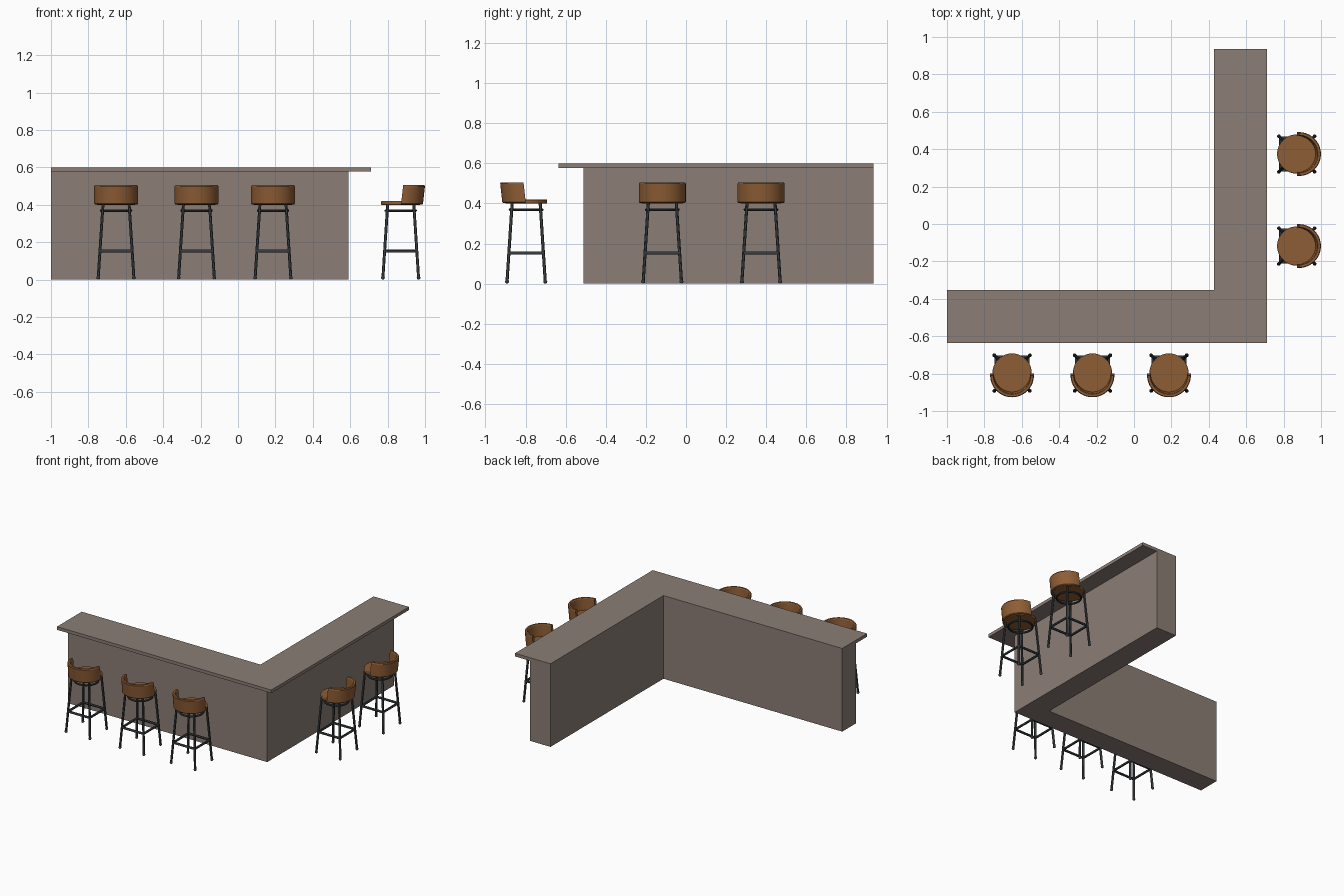
import bpy, bmesh
from math import pi, cos, sin
from mathutils import Vector, Matrix

if "Cube" in bpy.data.objects:
    bpy.data.objects.remove(bpy.data.objects["Cube"])


def material(name, rgb):
    m = bpy.data.materials.new(name)
    m.diffuse_color = (*rgb, 1)
    m.use_nodes = True
    m.node_tree.nodes["Principled BSDF"].inputs["Base Color"].default_value = m.diffuse_color
    return m


STONE = material("counter_taupe", (0.26, 0.21, 0.18))
LEATHER = material("tan_leather", (0.27, 0.11, 0.035))
METAL = material("dark_metal", (0.04, 0.045, 0.05))


def finish(name, bm, mat, smooth=True):
    bmesh.ops.recalc_face_normals(bm, faces=bm.faces[:])
    me = bpy.data.meshes.new(name)
    bm.to_mesh(me)
    bm.free()
    me.materials.append(mat)
    ob = bpy.data.objects.new(name, me)
    bpy.context.collection.objects.link(ob)
    if smooth:
        bpy.context.view_layer.objects.active = ob
        ob.select_set(True)
        bpy.ops.object.shade_smooth_by_angle()
        ob.select_set(False)
    return ob


def slab(name, outline, z0, z1):
    bm = bmesh.new()
    face = bm.faces.new([bm.verts.new((x, y, z0)) for x, y in outline])
    up = bmesh.ops.extrude_face_region(bm, geom=[face], use_keep_orig=True)["geom"]
    bmesh.ops.translate(bm, vec=(0, 0, z1 - z0),
                        verts=[v for v in up if isinstance(v, bmesh.types.BMVert)])
    return finish(name, bm, STONE, False)


def tube(bm, a, b, r):
    a, b = Vector(a), Vector(b)
    d = b - a
    rot = d.to_track_quat('Z', 'Y').to_matrix().to_4x4()
    bmesh.ops.create_cone(bm, cap_ends=True, segments=12, radius1=r, radius2=r, depth=d.length,
                          matrix=Matrix.Translation((a + b) / 2) @ rot)


def sweep(bm, sections, closed):
    """Skin a list of equally sized closed sections."""
    rings = [[bm.verts.new(p) for p in s] for s in sections]
    n = len(rings[0])
    for i in range(len(rings) - (not closed)):
        a, b = rings[i], rings[(i + 1) % len(rings)]
        for j in range(n):
            bm.faces.new((a[j], a[(j + 1) % n], b[(j + 1) % n], b[j]))
    if not closed:
        bm.faces.new(rings[0])
        bm.faces.new(rings[-1])


# L-shaped counter: plinth flush with the inner edge, top overhanging outside
def ell(xo, yo):
    return [(-1, yo), (xo, yo), (xo, 0.935), (0.427, 0.935), (0.427, -0.353), (-1, -0.353)]


slab("counter_base", ell(0.59, -0.51), 0, 0.577)
slab("counter_top", ell(0.71, -0.635), 0.577, 0.6)

parts = []

# Round seat cushion
bm = bmesh.new()
bmesh.ops.create_cone(bm, cap_ends=True, segments=48, radius1=0.105, radius2=0.105, depth=0.02,
                      matrix=Matrix.Translation((0, 0, 0.41)))
seat = finish("seat", bm, LEATHER)
bev = seat.modifiers.new("soft_edge", 'BEVEL')
bev.width, bev.segments = 0.004, 2
parts.append(seat)

# Half-round backrest with softened rim, leaning slightly backwards
bm = bmesh.new()
profile = [(0.097, 0.405), (0.113, 0.402), (0.117, 0.407), (0.117, 0.499),
           (0.113, 0.505), (0.101, 0.505), (0.097, 0.499)]
sections = []
for i in range(33):
    t = pi + pi * i / 32
    sections.append([(r * cos(t), r * sin(t) - 0.002 - 0.11 * (z - 0.405), z) for r, z in profile])
sweep(bm, sections, False)
parts.append(finish("backrest", bm, LEATHER))

# Splayed legs with ball feet
def leg_at(sx, sy, z):
    o = 0.096 - (0.096 - 0.07) * z / 0.4
    return (sx * o, sy * o, z)


corners = [(1, 1), (-1, 1), (-1, -1), (1, -1)]
bm = bmesh.new()
for c in corners:
    tube(bm, leg_at(*c, 0.006), leg_at(*c, 0.402), 0.008)
    bmesh.ops.create_uvsphere(bm, u_segments=12, v_segments=8, radius=0.01,
                              matrix=Matrix.Translation(leg_at(*c, 0.01)))
parts.append(finish("legs", bm, METAL))

# Square footrest
bm = bmesh.new()
for i in range(4):
    tube(bm, leg_at(*corners[i], 0.153), leg_at(*corners[(i + 1) % 4], 0.153), 0.008)
parts.append(finish("footrest", bm, METAL))

# Ring under the seat
bm = bmesh.new()
sections = []
for i in range(40):
    t = 2 * pi * i / 40
    sections.append([((0.08 + 0.007 * cos(k * pi / 4)) * cos(t), (0.08 + 0.007 * cos(k * pi / 4)) * sin(t),
                      0.369 + 0.007 * sin(k * pi / 4)) for k in range(8)])
sweep(bm, sections, True)
parts.append(finish("seat_ring", bm, METAL))

# Place five stools: three along the front, two along the right
places = [(-0.652, -0.797, 0), (-0.222, -0.797, 0), (0.187, -0.797, 0),
          (0.87, -0.118, pi / 2), (0.87, 0.374, pi / 2)]
for n, (x, y, a) in enumerate(places):
    for part in parts:
        ob = part if n == 0 else part.copy()
        if n:
            bpy.context.collection.objects.link(ob)
        ob.location = (x, y, 0)
        ob.rotation_euler = (0, 0, a)
